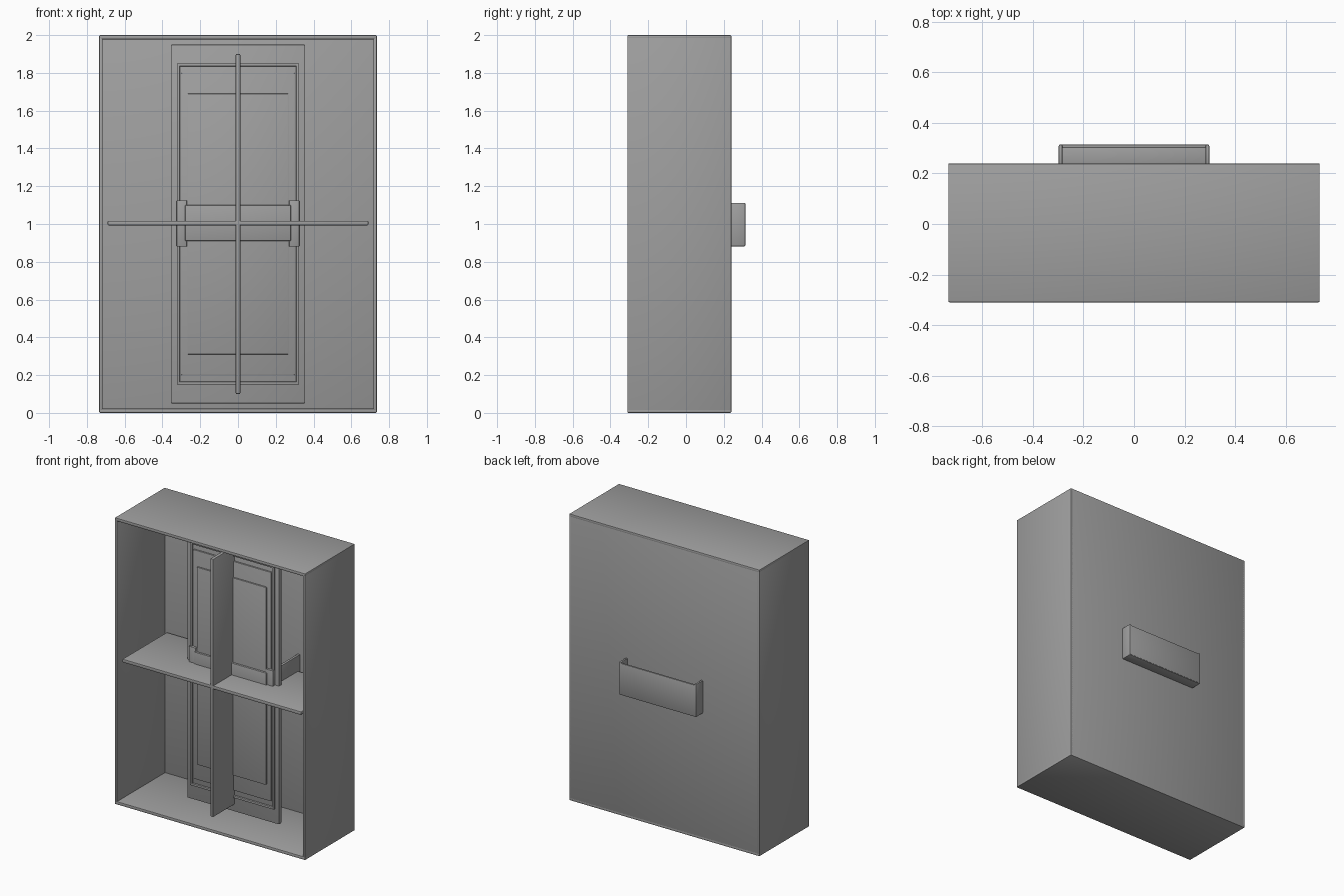
import bpy
import bmesh
from mathutils import Matrix, Vector

cube = bpy.data.objects.get("Cube")
if cube:
    bpy.data.objects.remove(cube, do_unlink=True)

grey = bpy.data.materials.new("plain grey")
grey.use_nodes = True
colour = (0.35, 0.35, 0.35, 1)
grey.diffuse_color = colour
grey.node_tree.nodes["Principled BSDF"].inputs["Base Color"].default_value = colour


def block(name, x, y, z, bevel=0.005):
    """Softly rounded block given by its (low, high) range on each axis."""
    low, high = (Vector(c) for c in zip(x, y, z))
    mesh = bpy.data.meshes.new(name)
    bm = bmesh.new()
    bmesh.ops.create_cube(bm, size=1, matrix=Matrix.Translation((low + high) / 2)
                          @ Matrix.Diagonal(high - low).to_4x4())
    bmesh.ops.bevel(bm, geom=bm.edges[:], offset=bevel, segments=2,
                    profile=0.5, affect='EDGES')
    bm.to_mesh(mesh)
    bm.free()
    mesh.materials.append(grey)
    obj = bpy.data.objects.new(name, mesh)
    bpy.context.collection.objects.link(obj)
    bpy.ops.object.select_all(action='DESELECT')
    obj.select_set(True)
    bpy.context.view_layer.objects.active = obj
    bpy.ops.object.shade_smooth_by_angle(angle=0.7)
    return obj


def centred(half):
    return (-half, half)


def pair(name, x, y, z, bevel=0.005):
    """A block and its mirror image across x = 0."""
    block("left_" + name, x, y, z, bevel)
    block("right_" + name, (-x[1], -x[0]), y, z, bevel)


# Open-fronted case
W, FRONT, BACK, H = 0.735, -0.31, 0.24, 2.0
block("case_back", centred(W - 0.005), (BACK - 0.02, BACK), (0.005, H - 0.005))
pair("case_side", (W - 0.018, W), (FRONT, BACK), (0.01, H - 0.01))
block("case_top", centred(W), (FRONT, BACK), (H - 0.022, H))
block("case_bottom", centred(W), (FRONT, BACK), (0, 0.022))

# Crossing dividers
block("upright_divider", centred(0.012), (-0.29, 0.2), (0.1, 1.9))
block("shelf_divider", centred(0.69), (-0.29, 0.2), (0.993, 1.017))

# Standing panel with a thin rim and stepped plates
block("panel_base", centred(0.355), (-0.055, -0.025), (0.05, 1.95))
pair("panel_rim", (0.308, 0.324), (-0.068, -0.05), (0.15, 1.85), 0.003)
for name, z in (("upper_rim", 1.835), ("lower_rim", 0.15)):
    block(name, centred(0.324), (-0.068, -0.05), (z, z + 0.015), 0.003)
block("panel_step", centred(0.3), (-0.065, -0.05), (0.2, 1.8))
block("panel_face", centred(0.268), (-0.075, -0.06), (0.31, 1.69))

# Strap that holds the panel to the back
block("strap_front", centred(0.28), (-0.088, -0.06), (0.91, 1.1))
pair("strap_corner", (0.27, 0.325), (-0.08, -0.05), (0.88, 1.125))
pair("strap_arm", (0.305, 0.325), (-0.07, BACK - 0.01), (0.88, 1.125))

# Open-topped pocket on the back
block("pocket_plate", centred(0.297), (0.3, 0.315), (0.885, 1.105))
pair("pocket_end", (0.283, 0.298), (BACK - 0.01, 0.314), (0.885, 1.112))
block("pocket_floor", centred(0.297), (BACK - 0.01, 0.313), (0.882, 0.9))
